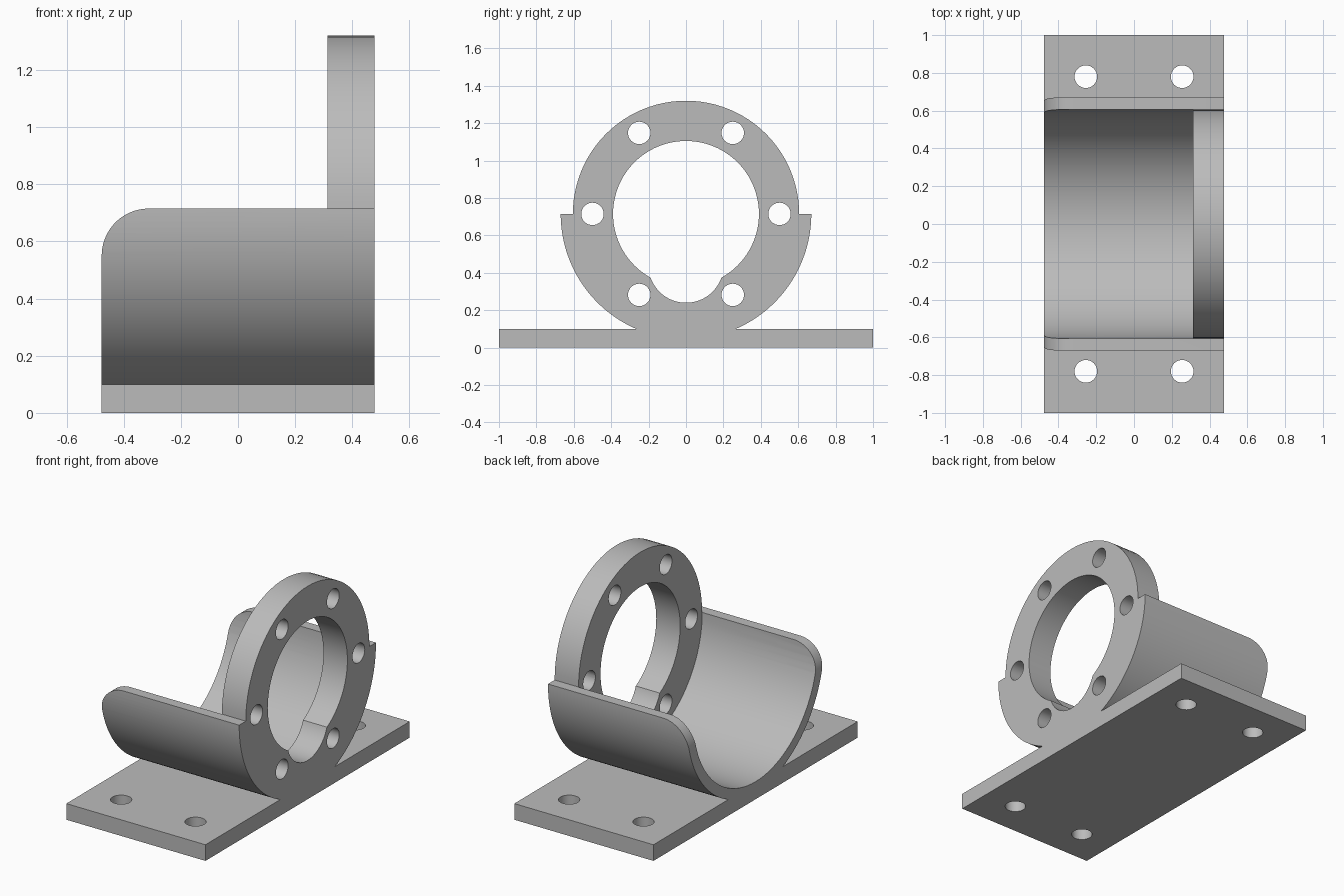
import bpy, bmesh
from math import sin, cos, pi, radians
from mathutils import Vector

cube = bpy.data.objects.get("Cube")
if cube:
    bpy.data.objects.remove(cube, do_unlink=True)

HALF_X, HALF_Y, PLATE = 0.477, 1.0, 0.1    # base plate
AXIS_Z = 0.715                             # height of the bore axis
R_CRADLE, R_FLANGE, R_BORE = 0.67, 0.605, 0.39
FLANGE_X = 0.313                           # inner face of the flange
HOLE = 0.06
ROUND = 0.165                              # cradle corner radius

grey = bpy.data.materials.new("light grey")
grey.use_nodes = True
grey.diffuse_color = (0.5, 0.5, 0.5, 1)
grey.node_tree.nodes["Principled BSDF"].inputs["Base Color"].default_value = (0.5, 0.5, 0.5, 1)


def arc(cu, cv, r, start=0, end=360, n=96):
    """Points on an arc; a full turn leaves out the repeated last point."""
    count = n if end - start == 360 else n + 1
    angles = [radians(start + (end - start) * i / n) for i in range(count)]
    return [(cu + r * cos(a), cv + r * sin(a)) for a in angles]


def prism(name, points, axis, lo, hi):
    """Extrude a 2D outline along an axis from lo to hi."""
    place = {"x": lambda u, v: (lo, u, v),
             "y": lambda u, v: (u, lo, v),
             "z": lambda u, v: (u, v, lo)}[axis]
    bm = bmesh.new()
    face = bm.faces.new([bm.verts.new(place(u, v)) for u, v in points])
    ext = bmesh.ops.extrude_face_region(bm, geom=[face])
    step = Vector([(hi - lo) * (axis == a) for a in "xyz"])
    bmesh.ops.translate(bm, vec=step, verts=[g for g in ext["geom"] if isinstance(g, bmesh.types.BMVert)])
    bmesh.ops.recalc_face_normals(bm, faces=bm.faces)
    mesh = bpy.data.meshes.new(name)
    bm.to_mesh(mesh)
    bm.free()
    mesh.materials.append(grey)
    obj = bpy.data.objects.new(name, mesh)
    bpy.context.collection.objects.link(obj)
    return obj


def combine(target, tool, operation):
    """Apply a boolean and discard the tool object."""
    tool.hide_render = True
    mod = target.modifiers.new(operation.lower(), "BOOLEAN")
    mod.operation, mod.object, mod.solver = operation, tool, "EXACT"
    bpy.context.view_layer.objects.active = target
    bpy.ops.object.modifier_apply(modifier=mod.name)
    bpy.data.objects.remove(tool, do_unlink=True)


# Half-round cradle, with its upper corners rounded at the open end
bracket = prism("flanged_bracket", arc(0, AXIS_Z, R_CRADLE, 180, 360), "x", -HALF_X, HALF_X)
corner = arc(-HALF_X + ROUND, AXIS_Z - ROUND, ROUND, 90, 180, 24)
corner += [(-HALF_X - 0.1, AXIS_Z - ROUND), (-HALF_X - 0.1, AXIS_Z + 0.1), (-HALF_X + ROUND, AXIS_Z + 0.1)]
combine(bracket, prism("corner_cutter", corner, "y", -HALF_Y, HALF_Y), "DIFFERENCE")

# Round flange, then the hollow of the cradle up to its inner face
combine(bracket, prism("flange", arc(0, AXIS_Z, R_FLANGE), "x", FLANGE_X - 0.05, HALF_X), "UNION")
combine(bracket, prism("hollow_cutter", arc(0, AXIS_Z, R_FLANGE + 0.001), "x", -0.6, FLANGE_X), "DIFFERENCE")

# Flat base plate
outline = [(-HALF_X, -HALF_Y), (HALF_X, -HALF_Y), (HALF_X, HALF_Y), (-HALF_X, HALF_Y)]
combine(bracket, prism("base_plate", outline, "z", 0, PLATE), "UNION")

# Bore and the lower relief notch
combine(bracket, prism("bore_cutter", arc(0, AXIS_Z, R_BORE), "x", 0.2, 0.6), "DIFFERENCE")
combine(bracket, prism("notch_cutter", arc(0, 0.441, 0.201), "x", 0.2, 0.6), "DIFFERENCE")

# Six flange bolt holes
for y, z in arc(0, AXIS_Z, 0.5, n=6):
    combine(bracket, prism("bolt_cutter", arc(y, z, HOLE, n=32), "x", 0.2, 0.6), "DIFFERENCE")

# Four base plate holes
for x in (-0.255, 0.255):
    for y in (-0.78, 0.78):
        combine(bracket, prism("plate_hole_cutter", arc(x, y, HOLE, n=32), "z", -0.1, 0.2), "DIFFERENCE")

bpy.ops.object.select_all(action="DESELECT")
bracket.select_set(True)
bpy.context.view_layer.objects.active = bracket
bpy.ops.object.shade_smooth_by_angle(angle=radians(30))
